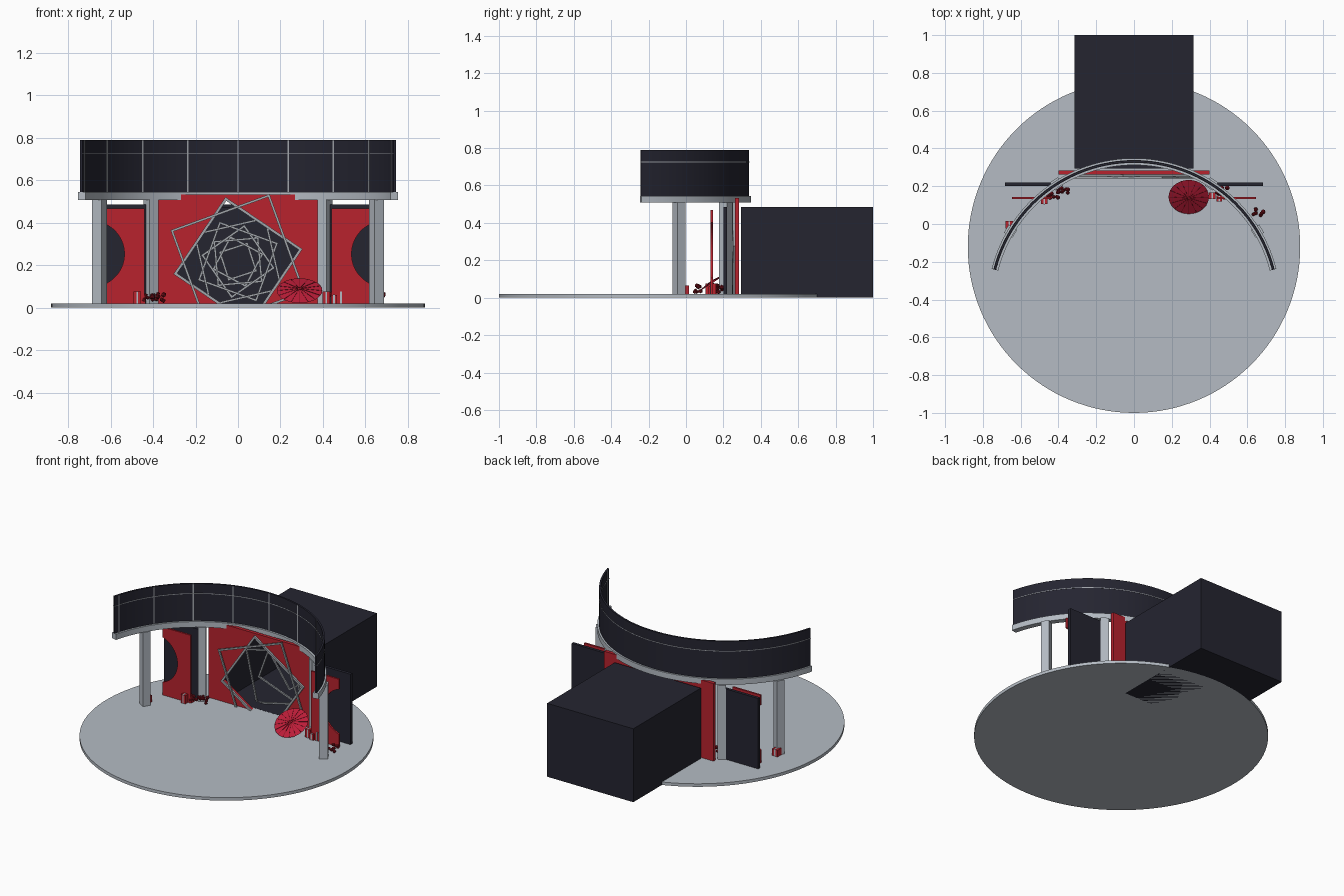
import bpy, bmesh, math, random
from mathutils import Matrix, Vector

if "Cube" in bpy.data.objects:
    bpy.data.objects.remove(bpy.data.objects["Cube"])

random.seed(4)


def material(name, rgb):
    m = bpy.data.materials.new(name)
    m.diffuse_color = (*rgb, 1)
    m.use_nodes = True
    m.node_tree.nodes["Principled BSDF"].inputs["Base Color"].default_value = m.diffuse_color
    return m


GREY = material("pale grey", (0.46, 0.50, 0.55))
TRIM = material("trim grey", (0.36, 0.38, 0.41))
DARK = material("dark navy", (0.018, 0.018, 0.030))
RED = material("bright red", (0.48, 0.016, 0.027))
CRIMSON = material("crimson", (0.50, 0.012, 0.040))
WINE = material("wine red", (0.20, 0.006, 0.012))


def finish(name, bm, mat, smooth=False):
    bmesh.ops.recalc_face_normals(bm, faces=bm.faces)
    mesh = bpy.data.meshes.new(name)
    bm.to_mesh(mesh)
    bm.free()
    mesh.materials.append(mat)
    ob = bpy.data.objects.new(name, mesh)
    bpy.context.collection.objects.link(ob)
    if smooth:
        bpy.ops.object.select_all(action='DESELECT')
        ob.select_set(True)
        bpy.context.view_layer.objects.active = ob
        bpy.ops.object.shade_smooth_by_angle(angle=math.radians(35))
    return ob


def add_box(bm, size, matrix):
    bmesh.ops.create_cube(bm, size=1, matrix=matrix @ Matrix.Diagonal((*size, 1)))


def box(name, lo, hi, mat):
    lo, hi = Vector(lo), Vector(hi)
    bm = bmesh.new()
    add_box(bm, hi - lo, Matrix.Translation((lo + hi) / 2))
    return finish(name, bm, mat)


def slab(name, pts, y0, y1, mat):
    """Outline in x, z pushed from y0 to y1."""
    bm = bmesh.new()
    f = bm.faces.new([bm.verts.new((x, y0, z)) for x, z in pts])
    r = bmesh.ops.extrude_face_region(bm, geom=[f])
    bmesh.ops.translate(bm, vec=(0, y1 - y0, 0),
                        verts=[g for g in r["geom"] if isinstance(g, bmesh.types.BMVert)])
    return finish(name, bm, mat)


CY = -0.43  # centre of the curved gantry


def arc_wall(name, r0, r1, z0, z1, mat, a0=14.3, n=64):
    bm = bmesh.new()
    rows = []
    for i in range(n + 1):
        a = math.radians(a0 + (180 - 2 * a0) * i / n)
        rows.append([bm.verts.new((r * math.cos(a), CY + r * math.sin(a), z))
                     for r, z in ((r0, z0), (r1, z0), (r1, z1), (r0, z1))])
    for a, b in zip(rows, rows[1:]):
        for k in range(4):
            bm.faces.new((a[k], a[(k + 1) % 4], b[(k + 1) % 4], b[k]))
    bm.faces.new(rows[0])
    bm.faces.new(rows[-1])
    return finish(name, bm, mat, True)


def on_arc(deg, r, z):
    a = math.radians(deg)
    return (Matrix.Translation((r * math.cos(a), CY + r * math.sin(a), z))
            @ Matrix.Rotation(a, 4, 'Z'))


# round stage floor
bm = bmesh.new()
bmesh.ops.create_cone(bm, cap_ends=True, segments=128, radius1=0.88, radius2=0.88,
                      depth=0.02, matrix=Matrix.Translation((0, -0.12, 0.01)))
finish("stage_floor", bm, GREY, True)

# curved gantry: beam, screen, seams
arc_wall("gantry_beam", 0.742, 0.778, 0.508, 0.545, GREY)
arc_wall("curved_screen", 0.755, 0.767, 0.545, 0.79, DARK)
arc_wall("screen_seam", 0.7535, 0.7685, 0.723, 0.727, TRIM)
bm = bmesh.new()
for i in range(-4, 5):
    add_box(bm, (0.004, 0.007, 0.245), on_arc(90 + 18.3 * i, 0.754, 0.6675))
finish("screen_uprights", bm, TRIM)

# four pillars
for i, deg in enumerate((31, 57.4, 122.6, 149)):
    bm = bmesh.new()
    add_box(bm, (0.052, 0.05, 0.49), on_arc(deg, 0.762, 0.264))
    finish(f"pillar_{i + 1}", bm, GREY)

# entrance tunnel, open at the front
box("tunnel_floor", (-0.315, 0.295, 0), (0.315, 1, 0.0205), DARK)
box("tunnel_roof", (-0.315, 0.295, 0.47), (0.315, 1, 0.485), DARK)
box("tunnel_back", (-0.315, 0.985, 0), (0.315, 1, 0.485), DARK)
for s, nm in ((-1, "left"), (1, "right")):
    xs = sorted((s * 0.315, s * 0.30))
    box(f"tunnel_wall_{nm}", (xs[0], 0.295, 0), (xs[1], 1, 0.485), DARK)

# main red wall with a tilted square opening that runs into the floor
CZ = 0.217


def corner(deg, r):
    return (r * math.cos(math.radians(deg)), CZ + r * math.sin(math.radians(deg)))


def at_floor(p, q, z=0.02):
    t = (p[1] - z) / (p[1] - q[1])
    return (p[0] + t * (q[0] - p[0]), z)


right, top, left, low = [corner(11 + 90 * k, 0.30) for k in range(4)]
slab("main_wall", [(-0.4, 0.02), at_floor(left, low), left, top, right, at_floor(right, low),
                   (0.4, 0.02), (0.4, 0.533), (-0.4, 0.533)], 0.262, 0.284, RED)


def square_frame(name, side, deg, y, bar, depth=0.01):
    """Square frame of four bars, trimmed at the floor."""
    bm = bmesh.new()
    for k in range(4):
        m = (Matrix.Translation((0, y, CZ)) @ Matrix.Rotation(-math.radians(deg + 90 * k), 4, 'Y')
             @ Matrix.Translation((0, 0, side / 2)))
        add_box(bm, (side + bar, depth, bar), m)
    bmesh.ops.bisect_plane(bm, geom=bm.verts[:] + bm.edges[:] + bm.faces[:],
                           plane_co=(0, 0, 0.015), plane_no=(0, 0, 1), clear_inner=True)
    bmesh.ops.holes_fill(bm, edges=[e for e in bm.edges if e.is_boundary])
    return finish(name, bm, TRIM)


square_frame("opening_frame", 0.425, -34, 0.256, 0.013, 0.012)
square_frame("outer_twisted_frame", 0.485, 20, 0.246, 0.011)
# shrinking twisted frames receding into the tunnel
for i, (side, deg) in enumerate(((0.34, 13), (0.285, -20), (0.24, 35), (0.205, 5),
                                 (0.17, -28), (0.135, 18))):
    square_frame(f"tunnel_frame_{i + 1}", side, deg, 0.38 + 0.1 * i, 0.010)

# side panels: notched red sheet with a dark board behind
for s, nm in ((-1, "left"), (1, "right")):
    a = math.acos(0.045 / 0.155)
    notch = [(0.69 - 0.155 * math.cos(a * t / 12), 0.253 + 0.155 * math.sin(a * t / 12))
             for t in range(-12, 13)]
    pts = [(0.645, 0.02)] + notch + [(0.645, 0.468), (0.44, 0.468), (0.44, 0.02)]
    slab(f"side_panel_{nm}", [(s * x, z) for x, z in pts], 0.132, 0.144, RED)
    xs = sorted((s * 0.41, s * 0.682))
    box(f"side_board_{nm}", (xs[0], 0.20, 0.02), (xs[1], 0.22, 0.485), DARK)

# parasol resting on the floor
tilt = Matrix.Translation((0.29, 0.14, 0.085)) @ Matrix.Rotation(math.radians(33), 4, 'X')
bm = bmesh.new()
bmesh.ops.create_cone(bm, cap_ends=True, segments=32, radius1=0.107, radius2=0.004, depth=0.012,
                      matrix=tilt)
finish("parasol_canopy", bm, CRIMSON)
bm = bmesh.new()
slope = math.atan2(0.012, 0.103)
for k in range(16):
    add_box(bm, (0.10, 0.0025, 0.002), tilt @ Matrix.Rotation(math.tau * k / 16, 4, 'Z')
            @ Matrix.Translation((0.055, 0, 0.0005)) @ Matrix.Rotation(slope, 4, 'Y'))
finish("parasol_ribs", bm, WINE)
bm = bmesh.new()
bmesh.ops.create_cone(bm, cap_ends=True, segments=8, radius1=0.003, radius2=0.003, depth=0.07,
                      matrix=tilt @ Matrix.Translation((0, 0, -0.038)))
finish("parasol_handle", bm, WINE)


# gift boxes with ribbon bands
def gift(i, x, y, w, h):
    box(f"gift_box_{i}", (x - w / 2, y - w / 2, 0.02), (x + w / 2, y + w / 2, 0.02 + h), RED)
    b = w / 2 + 0.001
    box(f"gift_ribbon_{i}", (x - 0.004, y - b, 0.02), (x + 0.004, y + b, 0.021 + h), GREY)


for i, g in enumerate(((-0.475, 0.122, 0.034, 0.055), (-0.45, 0.15, 0.03, 0.035),
                       (0.415, 0.15, 0.035, 0.055), (0.452, 0.135, 0.03, 0.04),
                       (0.485, 0.145, 0.03, 0.055), (-0.66, -0.005, 0.04, 0.045))):
    gift(i + 1, *g)

# flower clusters
for i, (x, y) in enumerate(((-0.425, 0.155), (-0.375, 0.18), (0.47, 0.175), (0.66, 0.06))):
    bm = bmesh.new()
    for k in range(9):
        p = (x + random.uniform(-.03, .03), y + random.uniform(-.018, .018),
             0.03 + random.uniform(0, 0.035))
        bmesh.ops.create_icosphere(bm, subdivisions=1, radius=random.uniform(.009, .014),
                                   matrix=Matrix.Translation(p))
    finish(f"flower_cluster_{i + 1}", bm, WINE)
